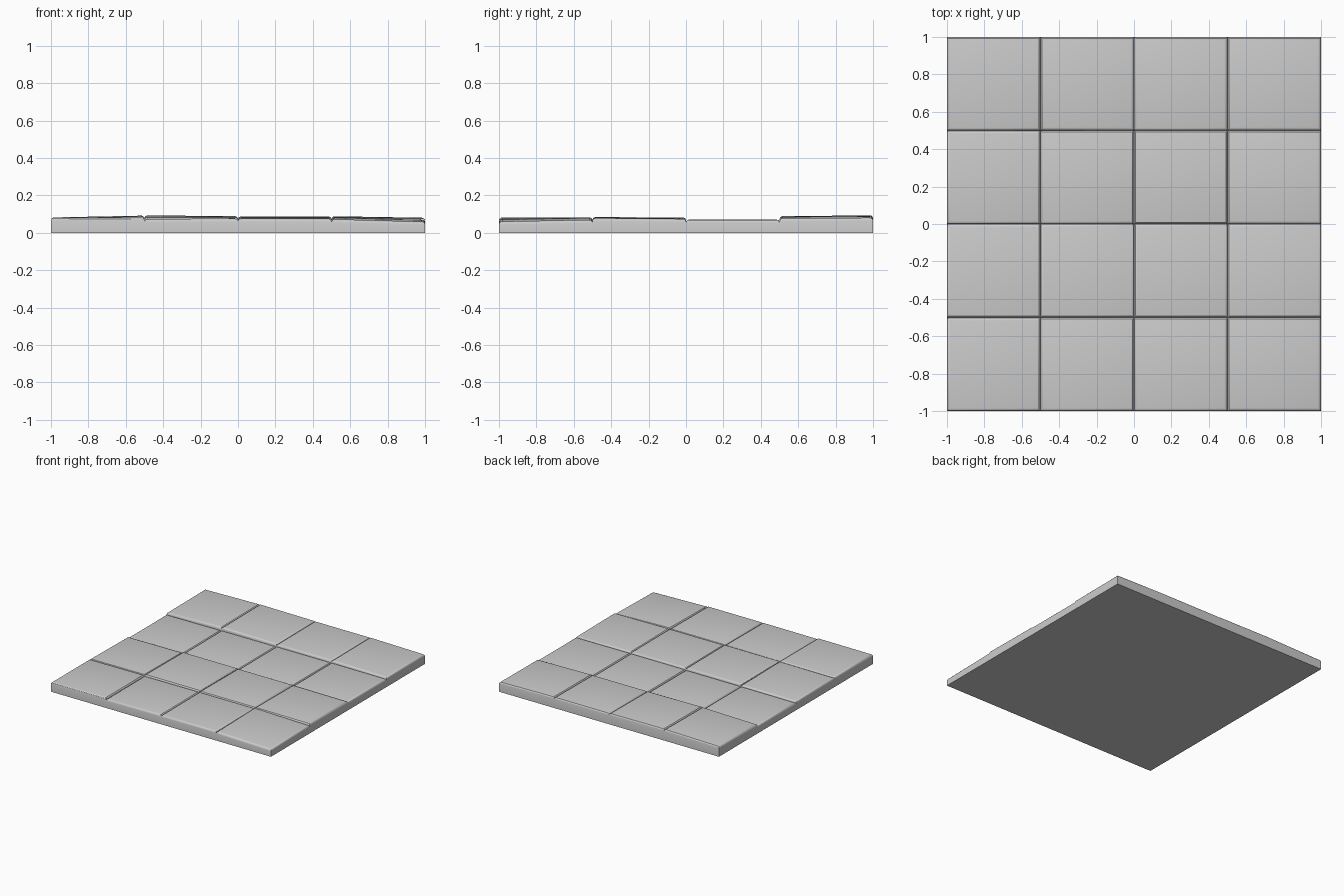
import bpy, bmesh

if "Cube" in bpy.data.objects:
    bpy.data.objects.remove(bpy.data.objects["Cube"])

# Per tile: mean top height, rise along x, rise along y (rows run front to back)
TILES = [
    [(.081, .002, .000), (.076, .002, .002), (.077, .000, .002), (.071, -.013, .010)],
    [(.077, .002, -.006), (.083, .000, -.003), (.080, .000, -.002), (.078, -.003, -.004)],
    [(.066, .002, .000), (.068, .001, .001), (.070, .000, .000), (.070, -.001, .000)],
    [(.085, .010, .004), (.089, -.004, .004), (.086, .000, .003), (.083, -.008, .003)],
]
SIZE = 0.5


def paving_tile(name, cx, cy, height, rise_x, rise_y):
    """Block with a slightly tilted top and rounded upper edges."""
    bm = bmesh.new()
    bmesh.ops.create_cube(bm, size=1)
    for v in bm.verts:
        sx, sy, top = v.co.x, v.co.y, v.co.z > 0
        v.co.x = cx + sx * SIZE
        v.co.y = cy + sy * SIZE
        v.co.z = height + sx * rise_x + sy * rise_y if top else 0
    top_edges = [e for e in bm.edges if all(v.co.z > 0.01 for v in e.verts)]
    bmesh.ops.bevel(bm, geom=top_edges, offset=0.016, segments=3,
                    profile=0.5, affect='EDGES')
    mesh = bpy.data.meshes.new(name)
    bm.to_mesh(mesh)
    bm.free()
    obj = bpy.data.objects.new(name, mesh)
    bpy.context.collection.objects.link(obj)
    obj.select_set(True)
    bpy.context.view_layer.objects.active = obj


# Four by four paving
for r, row in enumerate(TILES):
    for c, tile in enumerate(row):
        paving_tile(f"paving_tile_{r}_{c}", (c - 1.5) * SIZE, (r - 1.5) * SIZE, *tile)
bpy.ops.object.shade_smooth_by_angle()
